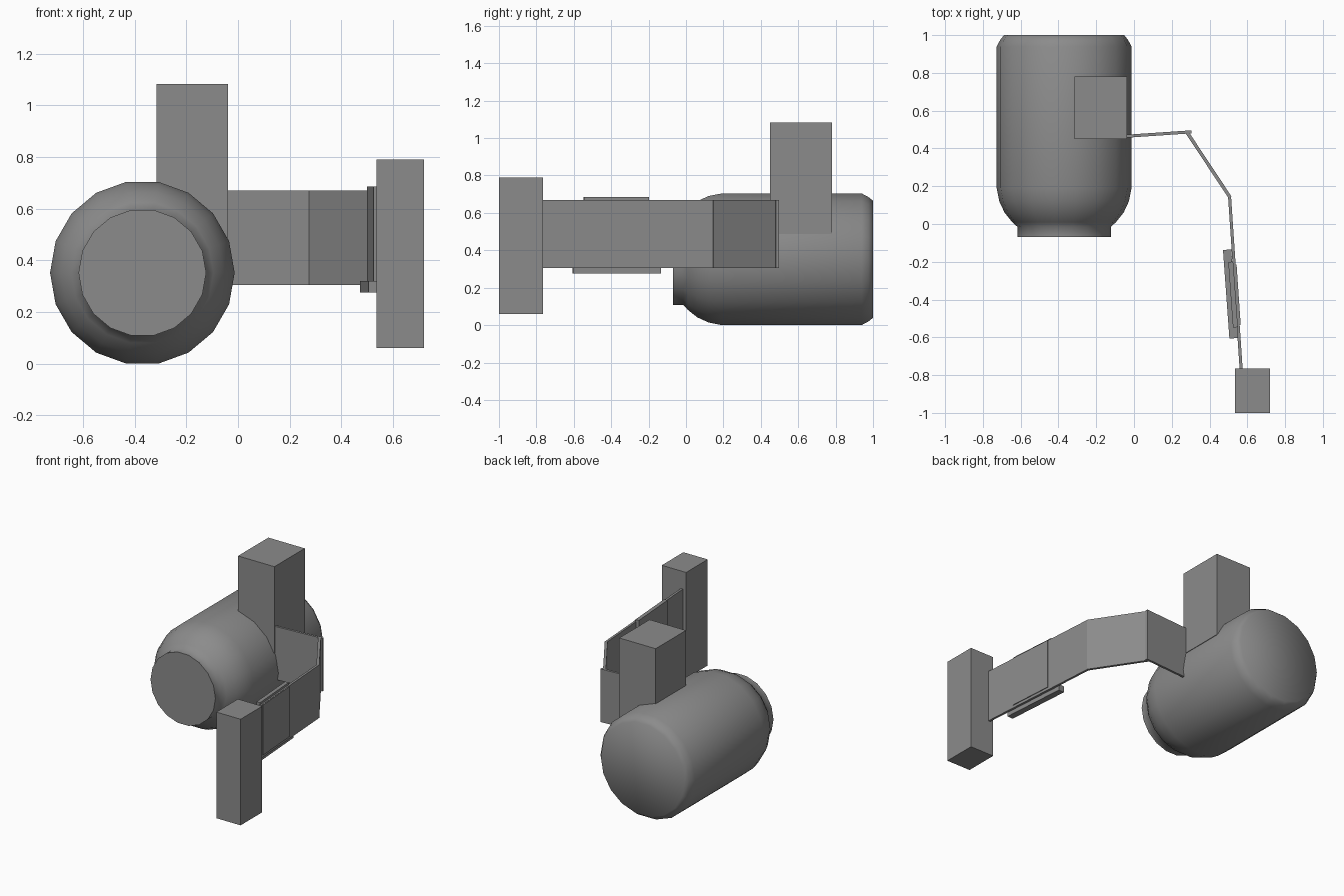
import bpy, bmesh, math
from mathutils import Vector, Matrix

cube = bpy.data.objects.get("Cube")
if cube:
    bpy.data.objects.remove(cube, do_unlink=True)

grey = bpy.data.materials.new("plain grey")
grey.use_nodes = True
COLOUR = (0.26, 0.26, 0.26, 1)
grey.diffuse_color = COLOUR
grey.node_tree.nodes["Principled BSDF"].inputs["Base Color"].default_value = COLOUR


def add_object(name, bm):
    bmesh.ops.recalc_face_normals(bm, faces=bm.faces)
    mesh = bpy.data.meshes.new(name)
    bm.to_mesh(mesh)
    bm.free()
    mesh.materials.append(grey)
    ob = bpy.data.objects.new(name, mesh)
    bpy.context.collection.objects.link(ob)
    return ob


def box(name, xs, ys, zs):
    """Upright box between pairs of limits."""
    bm = bmesh.new()
    size = [b - a for a, b in (xs, ys, zs)]
    mid = [(a + b) / 2 for a, b in (xs, ys, zs)]
    bmesh.ops.create_cube(bm, size=1, matrix=Matrix.Translation(mid) @ Matrix.Diagonal((*size, 1)))
    return add_object(name, bm)


def plank(name, start, end, thick, zs):
    """Upright plank whose centre line runs from start to end in plan."""
    a, b = Vector(start), Vector(end)
    run, mid = b - a, (a + b) / 2
    matrix = (Matrix.Translation((mid.x, mid.y, sum(zs) / 2))
              @ Matrix.Rotation(math.atan2(run.y, run.x), 4, "Z")
              @ Matrix.Diagonal((run.length, thick, zs[1] - zs[0], 1)))
    bm = bmesh.new()
    bmesh.ops.create_cube(bm, size=1, matrix=matrix)
    return add_object(name, bm)


# Tank: rings of (y, radius) around a lengthwise axis, closed at both ends
SIDES = 18
profile = [(-0.07, 0.247), (-0.015, 0.247), (0.01, 0.275), (0.06, 0.315), (0.12, 0.343),
           (0.19, 0.357), (0.94, 0.357), (0.975, 0.338), (1.0, 0.318)]
bm = bmesh.new()
rings = []
for y, r in profile:
    angles = [math.tau * i / SIDES for i in range(SIDES)]
    rings.append([bm.verts.new((-0.37 + r * math.cos(t), y, 0.352 + r * math.sin(t))) for t in angles])
for low, high in zip(rings, rings[1:]):
    for i in range(SIDES):
        j = (i + 1) % SIDES
        bm.faces.new((low[i], low[j], high[j], high[i]))
bm.faces.new(rings[0])
bm.faces.new(rings[-1])
tank = add_object("tank", bm)
bpy.context.view_layer.objects.active = tank
tank.select_set(True)
bpy.ops.object.shade_smooth_by_angle(angle=math.radians(58))
tank.select_set(False)

# Upright blocks
box("tank_block", (-0.315, -0.038), (0.45, 0.78), (0.487, 1.083))
box("end_post", (0.535, 0.72), (-1.0, -0.765), (0.06, 0.79))

# Jointed arm of thin planks
ARM = (0.305, 0.67)
plank("arm_inner", (-0.05, 0.464), (0.305, 0.488), 0.016, ARM)
plank("arm_middle", (0.28, 0.486), (0.508, 0.142), 0.018, ARM)
plank("arm_outer", (0.506, 0.145), (0.568, -0.78), 0.016, ARM)

# Screen with its shelf and the flush plate on the arm's outer side
plank("screen", (0.512, -0.2), (0.537, -0.547), 0.026, (0.32, 0.685))
plank("screen_plate", (0.533, -0.215), (0.555, -0.535), 0.02, (0.323, 0.668))
plank("shelf", (0.493, -0.136), (0.527, -0.605), 0.044, (0.276, 0.32))
